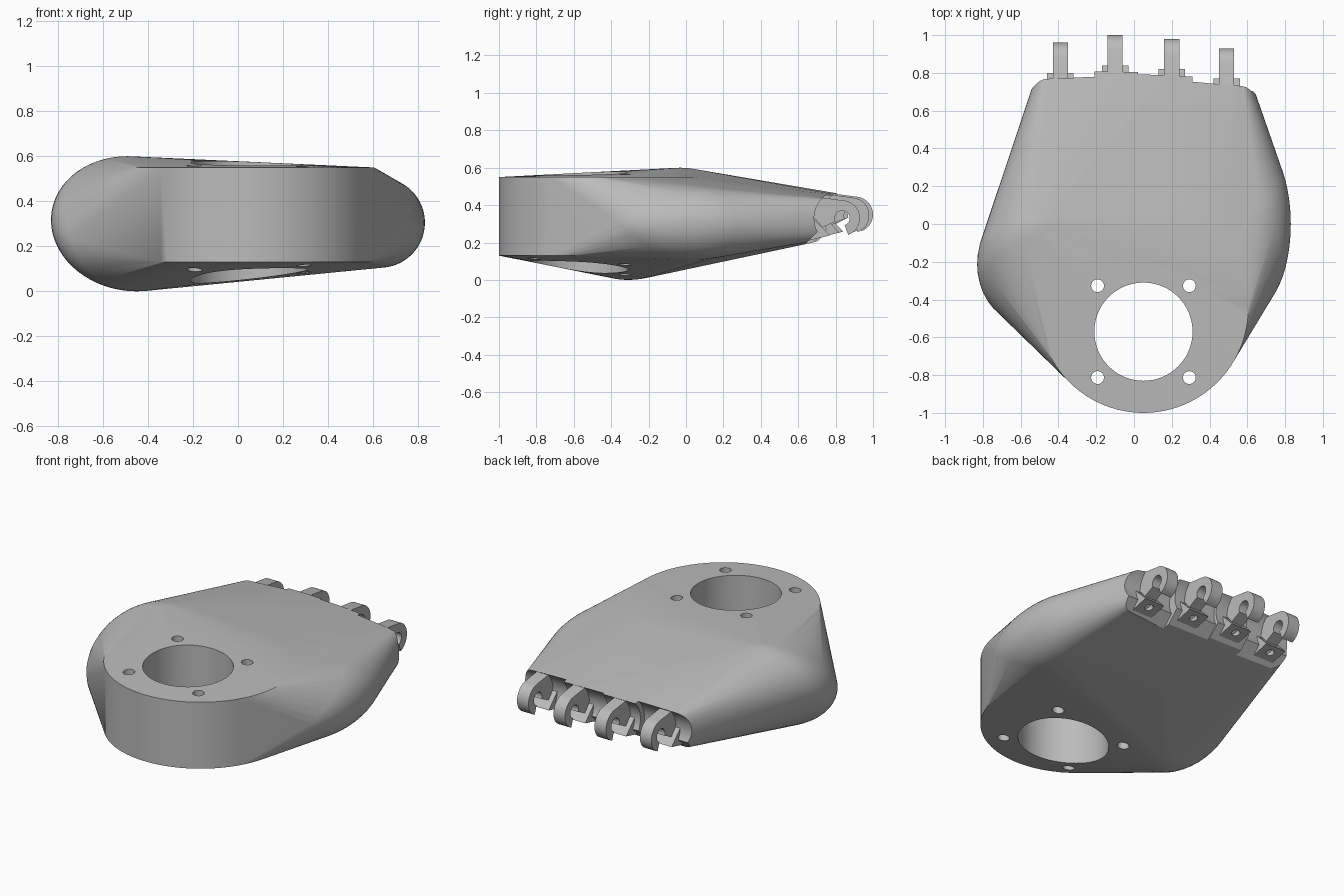
import bpy, bmesh, math
from mathutils import Matrix, Vector

if "Cube" in bpy.data.objects:
    bpy.data.objects.remove(bpy.data.objects["Cube"])

grey = bpy.data.materials.new("light_grey")
grey.use_nodes = True
grey.diffuse_color = (0.5, 0.5, 0.5, 1)
grey.node_tree.nodes["Principled BSDF"].inputs["Base Color"].default_value = grey.diffuse_color

# Knuckle axes: x, y, z
KNUCKLES = [(-0.39, 0.865, 0.345), (-0.10, 0.905, 0.35),
            (0.20, 0.885, 0.345), (0.49, 0.835, 0.33)]
R_KNUCKLE, R_PIN, R_CLEAR = 0.095, 0.04, 0.15
HOLE = Vector((0.05, -0.57, 0.3))


def make(name, bm):
    bmesh.ops.recalc_face_normals(bm, faces=bm.faces[:])
    mesh = bpy.data.meshes.new(name)
    bm.to_mesh(mesh)
    bm.free()
    obj = bpy.data.objects.new(name, mesh)
    mesh.materials.append(grey)
    bpy.context.collection.objects.link(obj)
    return obj


def add_cylinder(bm, centre, radius, depth, axis="Z", sides=64):
    turn = Matrix.Rotation(math.pi / 2, 4, "Y") if axis == "X" else Matrix()
    bmesh.ops.create_cone(bm, cap_ends=True, segments=sides, radius1=radius, radius2=radius,
                          depth=depth, matrix=Matrix.Translation(centre) @ turn)


def cylinder(name, *args, **kw):
    bm = bmesh.new()
    add_cylinder(bm, *args, **kw)
    return make(name, bm)


def prism(name, centre, profile, width):
    """Extrude a (y, z) profile along x about a knuckle axis."""
    bm = bmesh.new()
    c = Vector(centre)
    face = bm.faces.new([bm.verts.new(c + Vector((-width / 2, y, z))) for y, z in profile])
    ext = bmesh.ops.extrude_face_region(bm, geom=[face])["geom"]
    bmesh.ops.translate(bm, vec=(width, 0, 0),
                        verts=[v for v in ext if isinstance(v, bmesh.types.BMVert)])
    return make(name, bm)


def cut(target, cutter):
    cutter.hide_render = True
    mod = target.modifiers.new("cut", "BOOLEAN")
    mod.operation, mod.solver, mod.object = "DIFFERENCE", "EXACT", cutter
    bpy.context.view_layer.objects.active = target
    bpy.ops.object.modifier_apply(modifier=mod.name)
    bpy.data.objects.remove(cutter)


def arc(radius, start, end, steps):
    angles = [math.radians(start + (end - start) * i / steps) for i in range(steps + 1)]
    return [(radius * math.cos(a), radius * math.sin(a)) for a in angles]


# Palm: hull around the wrist drum, two side bulges and the knuckle row
bm = bmesh.new()
add_cylinder(bm, (0.05, -0.445, 0.34), 0.555, 0.42, sides=96)
outer_bulge = Matrix(((0.36, 0, -0.02, -0.47), (0.05, 0.35, 0.14, -0.17),
                      (0, 0, 0.30, 0.30), (0, 0, 0, 1)))
inner_bulge = Matrix.Translation((0.63, 0, 0.305)) @ Matrix.Diagonal((0.2, 0.45, 0.2, 1))
for m in (outer_bulge, inner_bulge):
    bmesh.ops.create_uvsphere(bm, u_segments=48, v_segments=32, radius=1, matrix=m)
for k in KNUCKLES:
    add_cylinder(bm, k, R_KNUCKLE, 0.14, axis="X", sides=32)
bmesh.ops.delete(bm, geom=bm.faces[:], context="FACES_ONLY")
bmesh.ops.delete(bm, geom=bm.edges[:], context="EDGES_FACES")
hull = bmesh.ops.convex_hull(bm, input=bm.verts[:])
spare = {g for g in hull["geom_interior"] + hull["geom_unused"] if isinstance(g, bmesh.types.BMVert)}
bmesh.ops.delete(bm, geom=list(spare), context="VERTS")
palm = make("palm", bm)

# Wrist bore and four bolt holes
cut(palm, cylinder("bore_cutter", HOLE, 0.26, 2))
for sx in (-1, 1):
    for sy in (-1, 1):
        spot = HOLE + Vector((0.243 * sx, 0.243 * sy, 0))
        cut(palm, cylinder("bolt_cutter", spot, 0.034, 2, sides=24))

# Finger clearances: round slot plus a slanted underside
for k in KNUCKLES:
    cut(palm, cylinder("clearance_cutter", k, R_CLEAR, 0.36, axis="X", sides=48))
    cut(palm, prism("slant_cutter", k, [(-0.21, -0.15), (-0.09, -0.03), (0.2, -0.03),
                                        (0.2, 0.2), (0.3, 0.2), (0.3, -0.25), (-0.21, -0.25)], 0.36))

# Hooks that hold the finger pins, and stop blocks beneath them
parts = [palm]
for i, k in enumerate(KNUCKLES, 1):
    profile = (arc(R_KNUCKLE, -70, 80, 16) + [(-0.165, 0.118), (-0.165, 0.02), (-0.105, -0.05)]
               + arc(R_PIN, 205, -70, 20))
    parts.append(prism(f"finger_hook_{i}", k, profile, 0.08))
    block = prism(f"stop_block_{i}", k, [(-0.19, -0.122), (-0.065, -0.092), (-0.105, -0.05),
                                         (-0.15, -0.005), (-0.17, -0.01)], 0.14)
    tendon = cylinder("tendon_cutter", (0, 0, 0), 0.024, 0.2, sides=20)
    tendon.matrix_world = (Matrix.Translation(Vector(k) + Vector((0, -0.125, -0.09)))
                           @ Matrix.Rotation(math.radians(30), 4, "X"))
    bpy.context.view_layer.update()
    cut(block, tendon)
    parts.append(block)

# Smooth curved walls, keep crisp edges
bpy.ops.object.select_all(action="DESELECT")
for p in parts:
    p.select_set(True)
bpy.context.view_layer.objects.active = palm
bpy.ops.object.shade_smooth_by_angle(angle=math.radians(25))
